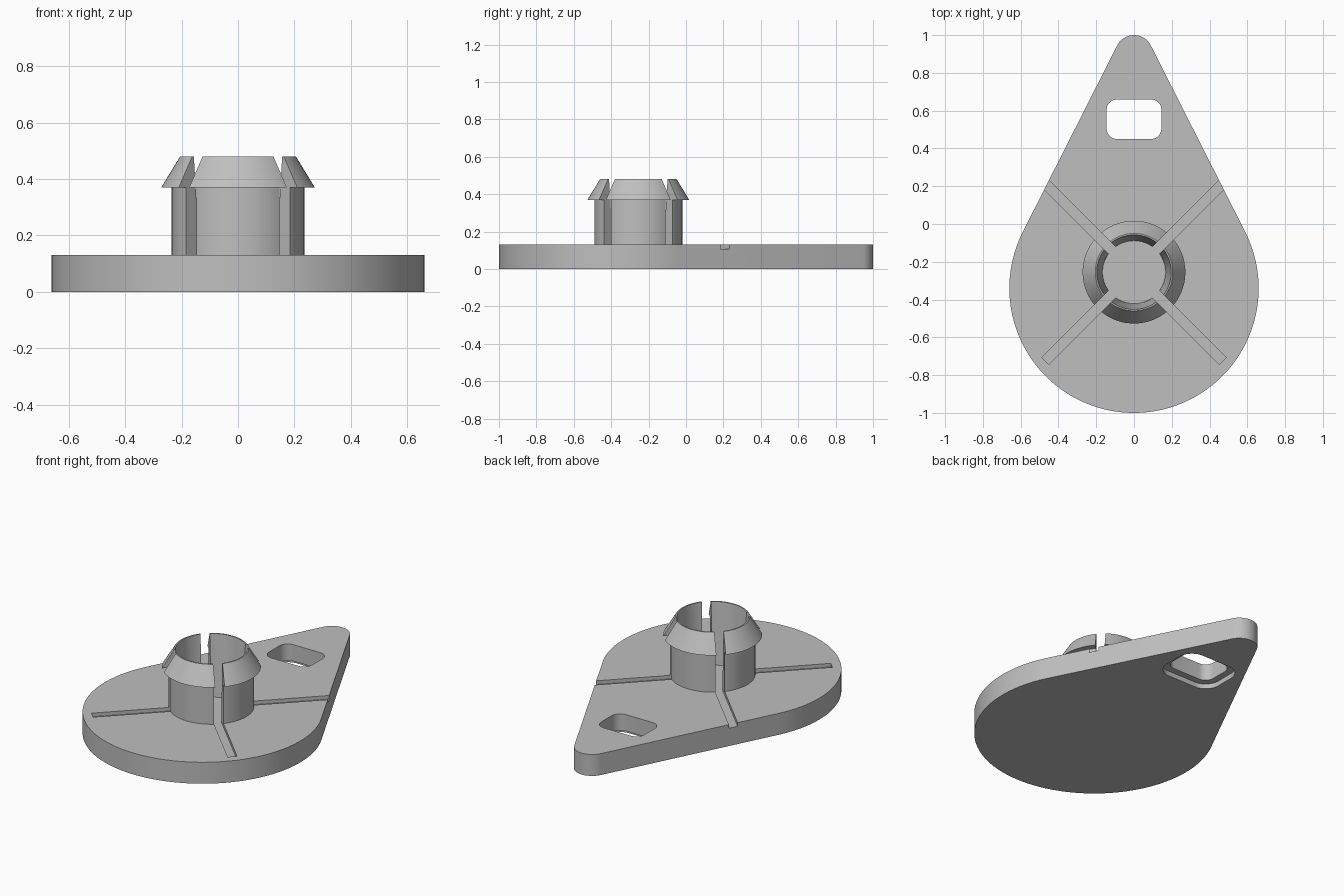
import bpy, bmesh
from math import sin, cos, asin, pi, radians
from mathutils import Matrix, Vector

cube = bpy.data.objects.get("Cube")
if cube:
    bpy.data.objects.remove(cube)

grey = bpy.data.materials.new("plain_grey")
grey.use_nodes = True
colour = (0.52, 0.52, 0.52, 1)
grey.diffuse_color = colour
grey.node_tree.nodes["Principled BSDF"].inputs["Base Color"].default_value = colour

TOP = 0.13          # plate thickness
FLOOR = 0.108       # bottom of grooves and socket
HUB = Vector((0, -0.255, 0))


def finish(bm, name):
    bmesh.ops.recalc_face_normals(bm, faces=bm.faces)
    mesh = bpy.data.meshes.new(name)
    bm.to_mesh(mesh)
    bm.free()
    obj = bpy.data.objects.new(name, mesh)
    bpy.context.collection.objects.link(obj)
    obj.data.materials.append(grey)
    return obj


def arc(cx, cy, r, a0, a1, n):
    steps = [a0 + (a1 - a0) * i / n for i in range(n + 1)]
    return [(cx + r * cos(a), cy + r * sin(a)) for a in steps]


def prism(name, outline, z0, z1):
    bm = bmesh.new()
    face = bm.faces.new([bm.verts.new((x, y, z0)) for x, y in outline])
    ext = bmesh.ops.extrude_face_region(bm, geom=[face])
    verts = [v for v in ext["geom"] if isinstance(v, bmesh.types.BMVert)]
    bmesh.ops.translate(bm, verts=verts, vec=(0, 0, z1 - z0))
    return finish(bm, name)


def rounded_rect(cy, hx, hy, r):
    pts = []
    for i, (sx, sy) in enumerate([(1, 1), (-1, 1), (-1, -1), (1, -1)]):
        pts += arc(sx * (hx - r), cy + sy * (hy - r), r, i * pi / 2, (i + 1) * pi / 2, 8)
    return pts


def lathe(name, profile, n):
    bm = bmesh.new()
    rings = [[bm.verts.new((r * cos(2 * pi * i / n), r * sin(2 * pi * i / n) + HUB.y, z))
              for i in range(n)] for r, z in profile]
    for a, b in zip(rings, rings[1:] + rings[:1]):
        for i in range(n):
            j = (i + 1) % n
            bm.faces.new((a[i], a[j], b[j], b[i]))
    return finish(bm, name)


def cut(obj, cutter):
    mod = obj.modifiers.new("cut", "BOOLEAN")
    mod.operation, mod.solver, mod.object = "DIFFERENCE", "EXACT", cutter
    bpy.context.view_layer.update()
    with bpy.context.temp_override(object=obj, active_object=obj):
        bpy.ops.object.modifier_apply(modifier=mod.name)


# Teardrop plate: big and small arcs joined by tangents
big_y, big_r, tip_y, tip_r = -0.34, 0.66, 0.9, 0.1
tilt = asin((big_r - tip_r) / (tip_y - big_y))
outline = arc(0, tip_y, tip_r, tilt, pi - tilt, 24)
outline += arc(0, big_y, big_r, pi - tilt, 2 * pi + tilt, 96)
plate = prism("teardrop_plate", outline, 0, TOP)

# Split snap-fit collar with a flared lip
collar = lathe("snap_collar", [(0.165, 0.09), (0.235, 0.09), (0.235, 0.37),
                               (0.272, 0.37), (0.205, 0.48), (0.197, 0.48)], 96)

# Strap slot with a wider recess underneath, and the socket inside the collar
cutters = [prism("slot_cutter", rounded_rect(0.555, 0.145, 0.105, 0.055), -0.1, 0.3),
           prism("slot_recess_cutter", rounded_rect(0.555, 0.185, 0.145, 0.09), -0.1, 0.03),
           prism("socket_cutter", arc(0, HUB.y, 0.168, 0, 2 * pi * 63 / 64, 63), FLOOR, 0.3)]
for c in cutters:
    cut(plate, c)

# Crossed grooves cut through the collar and into the plate top
for angle in (45, 135):
    bar = prism("groove_cutter", [(-0.665, -0.026), (0.78, -0.026),
                                  (0.78, 0.026), (-0.665, 0.026)], FLOOR, 0.7)
    bar.data.transform(Matrix.Translation(HUB) @ Matrix.Rotation(radians(angle), 4, "Z"))
    cut(plate, bar)
    cut(collar, bar)
    cutters.append(bar)

for c in cutters:
    bpy.data.objects.remove(c)

# Smooth curved walls, keep edges sharp
bpy.ops.object.select_all(action="DESELECT")
for obj in (plate, collar):
    obj.select_set(True)
bpy.context.view_layer.objects.active = plate
bpy.ops.object.shade_smooth_by_angle(angle=radians(25))
